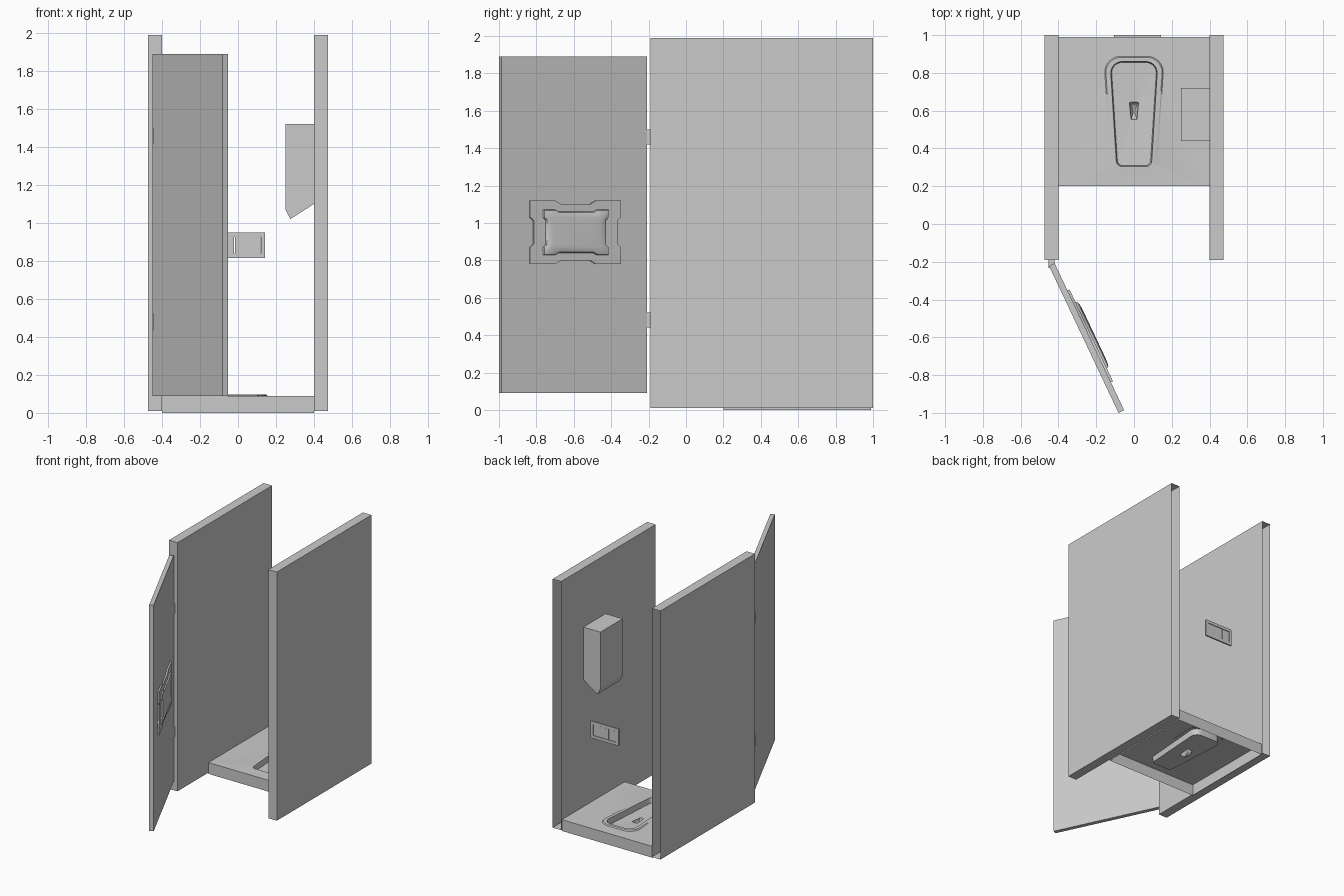
import bpy, bmesh, math
from mathutils import Vector

if "Cube" in bpy.data.objects:
    bpy.data.objects.remove(bpy.data.objects["Cube"])


def finish(name, bm, smooth=False, recalc=True):
    if recalc:
        bmesh.ops.recalc_face_normals(bm, faces=bm.faces)
    me = bpy.data.meshes.new(name)
    bm.to_mesh(me)
    bm.free()
    ob = bpy.data.objects.new(name, me)
    bpy.context.collection.objects.link(ob)
    if smooth:
        bpy.ops.object.select_all(action='DESELECT')
        ob.select_set(True)
        bpy.context.view_layer.objects.active = ob
        bpy.ops.object.shade_smooth_by_angle(angle=math.radians(30))
    return ob


def add_box(bm, lo, hi):
    vs = bmesh.ops.create_cube(bm, size=1)['verts']
    for v in vs:
        v.co = Vector([(lo[i] + hi[i]) / 2 + v.co[i] * (hi[i] - lo[i]) for i in range(3)])


def box(name, lo, hi, open_dir=None):
    """Box, optionally with the face towards open_dir removed."""
    bm = bmesh.new()
    add_box(bm, lo, hi)
    bm.normal_update()
    if open_dir:
        gone = [f for f in bm.faces if f.normal.dot(Vector(open_dir)) > 0.9]
        bmesh.ops.delete(bm, geom=gone, context='FACES_ONLY')
    return finish(name, bm, recalc=False)


def loft(bm, rings, cap=True):
    loops = [[bm.verts.new(p) for p in r] for r in rings]
    n = len(loops[0])
    for a, b in zip(loops, loops[1:]):
        for i in range(n):
            j = (i + 1) % n
            bm.faces.new((a[i], a[j], b[j], b[i]))
    if cap:
        bm.faces.new(loops[-1])
    return loops


# side walls, open at the back edge
for side, x in (("left", -0.475), ("right", 0.4)):
    box(side + "_wall", (x, -0.19, 0.01), (x + 0.075, 1.0, 1.99), (0, 1, 0))


# squat pan outline: rounded trapezoid, wide at the back
def pan_outline(front, back, y0, y1, r, z):
    pts = []
    corners = ((front, y0, -90, r * 0.5), (back, y1, 0, r),
               (-back, y1, 90, r), (-front, y0, 180, r * 0.5))
    for x, y, a0, rr in corners:
        cx = x - math.copysign(rr, x)
        cy = y + rr if y == y0 else y - rr
        for k in range(9):
            a = math.radians(a0 + k * 90 / 8)
            pts.append(Vector((cx + rr * math.cos(a), cy + rr * math.sin(a), z)))
    return pts


# drain ring matched to the pan outline
inner = pan_outline(0.088, 0.118, 0.31, 0.855, 0.055, 0.05)
drain_c = Vector((0, 0.6, 0))


def drain(r, z):
    out = []
    for p in inner:
        d = Vector((p.x, p.y - 0.6, 0)).normalized() * r
        out.append(drain_c + d + Vector((0, 0, z)))
    return out


# floor platform: top with pan opening, pan, drain and skirt, open below
bm = bmesh.new()
rim = pan_outline(0.122, 0.155, 0.275, 0.888, 0.085, 0.09)
lip = pan_outline(0.116, 0.149, 0.28, 0.882, 0.08, 0.097)
lip_in = pan_outline(0.094, 0.123, 0.305, 0.86, 0.06, 0.097)
for p in lip + lip_in:
    p.z = 0.09 + 0.008 * min(1, max(0.05, (p.y - 0.27) / 0.35))
loops = loft(bm, [rim, lip, lip_in, inner, drain(0.048, 0.043), drain(0.043, 0.028),
                  drain(0.028, 0.014), drain(0.012, 0.008)])
rect = [(-0.4, 0.2), (0.4, 0.2), (0.4, 0.99), (-0.4, 0.99)]
top = [bm.verts.new((x, y, 0.09)) for x, y in rect]
low = [bm.verts.new((x, y, 0)) for x, y in rect]
edges = []
for i in range(4):
    j = (i + 1) % 4
    bm.faces.new((low[i], low[j], top[j], top[i]))
    edges.append(bm.edges.get((top[i], top[j])))
n = len(loops[0])
edges += [bm.edges.get((loops[0][i], loops[0][(i + 1) % n])) for i in range(n)]
bmesh.ops.triangle_fill(bm, use_beauty=True, use_dissolve=False, edges=edges)
finish("floor_with_squat_pan", bm, smooth=True)

# dispenser on the right wall: extruded profile
bm = bmesh.new()
profile = [(0.25, 1.52), (0.4, 1.52), (0.4, 1.10), (0.275, 1.02), (0.25, 1.07)]
rings = [[(x, y, z) for x, z in profile] for y in (0.44, 0.72)]
loops = loft(bm, rings)
bm.faces.new(loops[0])
finish("wall_dispenser", bm)

# flush panel at the back: frame bars and two recessed buttons
bm = bmesh.new()
X0, X1, Z0, Z1 = -0.105, 0.142, 0.815, 0.95
for a, b, c, d in ((X0, X1, Z0, 0.838), (X0, X1, 0.927, Z1),
                   (X0, -0.082, 0.838, 0.927), (0.12, X1, 0.838, 0.927)):
    add_box(bm, (a, 0.988, c), (b, 1.0, d))
finish("flush_panel_frame", bm)
for name, a, b in (("small", -0.08, -0.02), ("large", -0.015, 0.118)):
    box(name + "_flush_button", (a, 0.991, 0.84), (b, 0.997, 0.925))

# open door: local x runs along the door, local y out of its inner face
ANGLE = math.atan2(-0.904, 0.4276)


def hang(ob):
    ob.location = (-0.45, -0.222, 0)
    ob.rotation_euler = (0, 0, ANGLE)


hang(box("door", (0, 0, 0.09), (0.861, 0.033, 1.89)))


# notched plate outline mirrored from one quarter
def notched(hw, hh, b0, b1, a0, a1, nx, ny, depth):
    q = [(hw - nx, a0), (hw, a1), (hw, hh), (b1, hh), (b0, hh - ny)]
    pts = q + [(-x, z) for x, z in reversed(q)]
    pts += [(-x, -z) for x, z in q] + [(x, -z) for x, z in reversed(q)]
    return [(0.428 + x, 0.033 + depth, 0.95 + z) for x, z in pts]


# door plate with raised pillow centre
bm = bmesh.new()
loft(bm, [
    notched(0.269, 0.170, 0.086, 0.121, 0.062, 0.082, 0.022, 0.020, 0.0),
    notched(0.269, 0.170, 0.086, 0.121, 0.062, 0.082, 0.022, 0.020, 0.012),
    notched(0.194, 0.122, 0.100, 0.125, 0.066, 0.080, 0.014, 0.012, 0.012),
    notched(0.190, 0.118, 0.100, 0.125, 0.066, 0.080, 0.016, 0.012, 0.022),
    notched(0.172, 0.104, 0.100, 0.118, 0.064, 0.074, 0.008, 0.006, 0.027),
    notched(0.140, 0.078, 0.090, 0.105, 0.052, 0.060, 0.002, 0.002, 0.029)])
hang(finish("door_plate", bm, smooth=True))

# hinges
for name, z in (("lower", 0.44), ("upper", 1.42)):
    box(name + "_hinge", (-0.452, -0.232, z), (-0.422, -0.188, z + 0.08))
